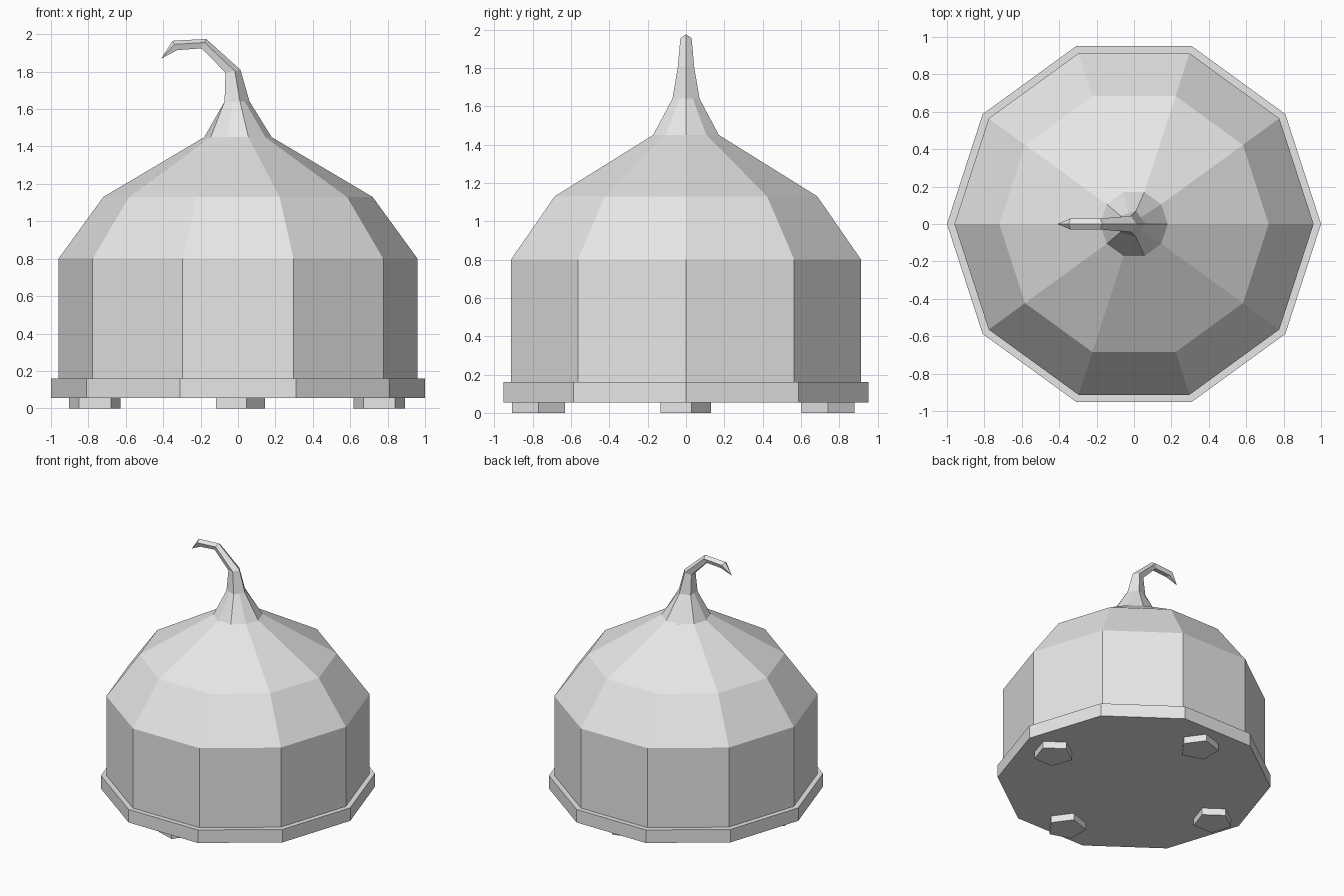
import bpy, bmesh
from math import cos, sin, pi
from mathutils import Vector

cube = bpy.data.objects.get("Cube")
if cube:
    bpy.data.objects.remove(cube, do_unlink=True)

grey = bpy.data.materials.new("light grey")
grey.use_nodes = True
grey.diffuse_color = (0.8, 0.8, 0.8, 1)
grey.node_tree.nodes["Principled BSDF"].inputs["Base Color"].default_value = (0.8, 0.8, 0.8, 1)


def circle(sides, r, z, centre=(0, 0), turn=0):
    return [Vector((centre[0] + r * cos(turn + 2 * pi * i / sides),
                    centre[1] + r * sin(turn + 2 * pi * i / sides), z))
            for i in range(sides)]


def hook_ring(outer, inner):
    """Pentagon between two points in the xz plane, with mid-edge points added."""
    a, b = (Vector((p[0], 0, p[1])) for p in (outer, inner))
    r = (a - b).length / (1 + cos(pi / 5))
    axis = (a - b).normalized()
    mid = a - axis * r
    side = Vector((0, 1, 0))
    ring = []
    for i in range(10):
        rad = r if i % 2 == 0 else r * cos(pi / 5)
        ring.append(mid + axis * rad * cos(i * pi / 5) + side * rad * sin(i * pi / 5))
    return ring


def loft(name, rings, tip=None, cap_start=True):
    """Skin a stack of equal rings, closing it with a cap or a point."""
    bm = bmesh.new()
    loops = [[bm.verts.new(p) for p in ring] for ring in rings]
    n = len(loops[0])
    for low, high in zip(loops, loops[1:]):
        for i in range(n):
            j = (i + 1) % n
            bm.faces.new((low[i], low[j], high[j], high[i]))
    if cap_start:
        bm.faces.new(loops[0][::-1])
    if tip:
        point = bm.verts.new(tip)
        for i in range(n):
            bm.faces.new((loops[-1][i], loops[-1][(i + 1) % n], point))
    else:
        bm.faces.new(loops[-1])
    bmesh.ops.recalc_face_normals(bm, faces=bm.faces)
    mesh = bpy.data.meshes.new(name)
    bm.to_mesh(mesh)
    bm.free()
    mesh.materials.append(grey)
    obj = bpy.data.objects.new(name, mesh)
    bpy.context.collection.objects.link(obj)
    return obj


# Ten-sided base plate
loft("base_plate", [circle(10, 1, 0.055), circle(10, 1, 0.16)])

# Domed body running into the curled stem
body = [circle(10, r, z) for r, z in ((0.96, 0.16), (0.96, 0.80), (0.72, 1.13), (0.18, 1.45))]
stem = [hook_ring(a, b) for a, b in (
    ((0.062, 1.64), (-0.072, 1.64)),
    ((0.013, 1.81), (-0.067, 1.795)),
    ((-0.17, 1.975), (-0.195, 1.925)),
    ((-0.35, 1.965), (-0.325, 1.915)))]
loft("domed_body_and_stem", body + stem, tip=(-0.41, 0, 1.87))

# Four pentagonal feet
for name, x, y, turn in (("front_foot", 0, -0.77, 0), ("back_foot", 0, 0.74, 0),
                         ("left_foot", 0.755, -0.015, pi / 2),
                         ("right_foot", -0.765, -0.015, pi / 2)):
    loft(name, [circle(5, 0.145, z, (x, y), turn) for z in (0, 0.055)])
